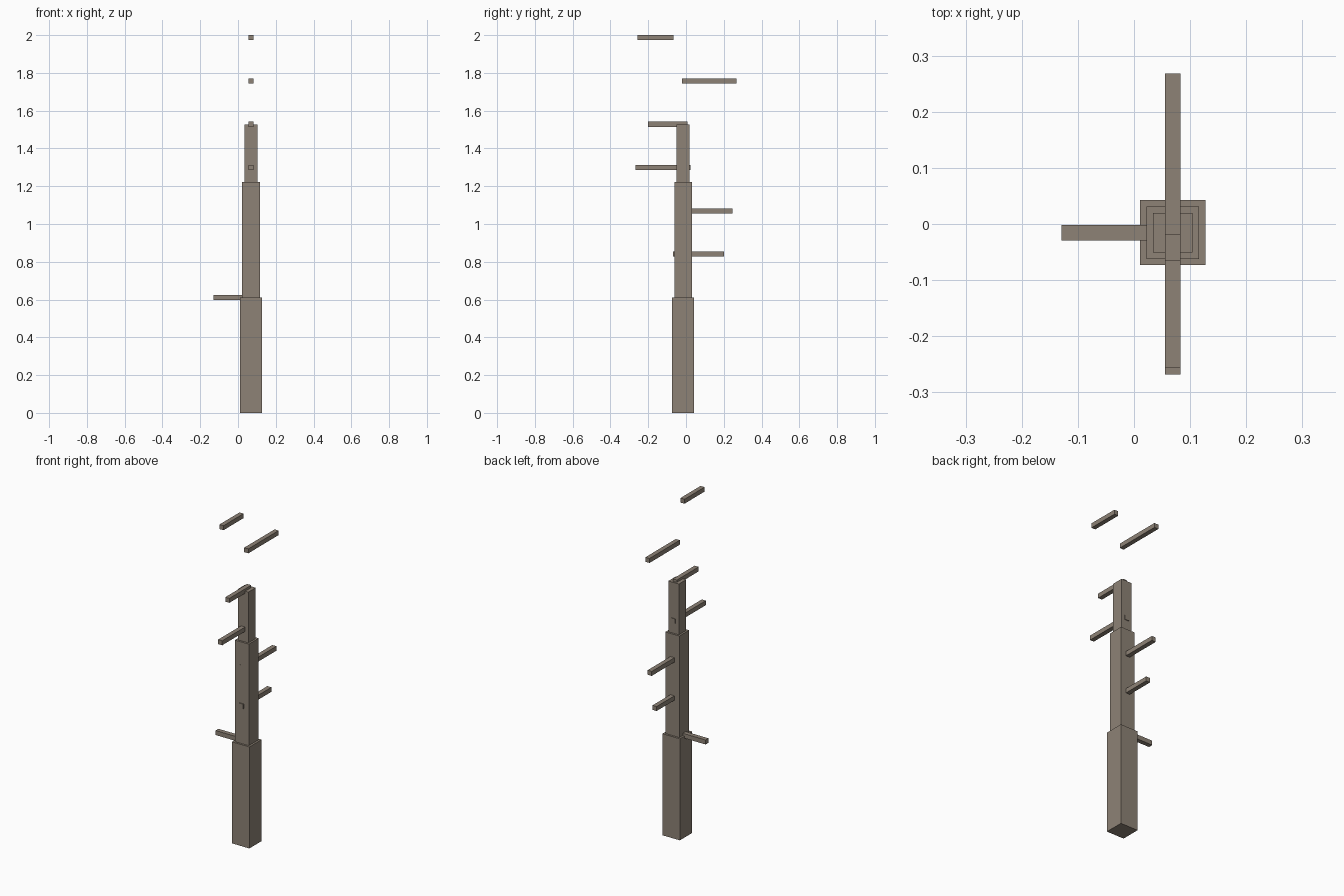
import bpy

if "Cube" in bpy.data.objects:
    bpy.data.objects.remove(bpy.data.objects["Cube"])

CX, CY = 0.069, -0.0155   # trunk axis
T = 0.027                 # branch thickness

bark = bpy.data.materials.new("bark")
bark.diffuse_color = (0.27, 0.225, 0.18, 1)
bark.use_nodes = True
bark.node_tree.nodes["Principled BSDF"].inputs["Base Color"].default_value = bark.diffuse_color


def box(name, lo, hi):
    bpy.ops.mesh.primitive_cube_add(size=1, location=[(a + b) / 2 for a, b in zip(lo, hi)])
    ob = bpy.context.object
    ob.name = name
    ob.scale = [b - a for a, b in zip(lo, hi)]
    bpy.ops.object.transform_apply(location=False, rotation=False, scale=True)
    ob.data.materials.append(bark)
    return ob


# Stepped square trunk
for name, w, z0, z1 in [("trunk_lower", 0.116, 0, 0.611),
                        ("trunk_middle", 0.093, 0.611, 1.222),
                        ("trunk_upper", 0.070, 1.222, 1.5275)]:
    box(name, (CX - w / 2, CY - w / 2, z0), (CX + w / 2, CY + w / 2, z1))

# Evenly spaced branches; the lowest points left, the rest run front or back
Z0, STEP = 0.611, 0.22925
box("branch_1", (-0.129, CY - T / 2, Z0 - T / 2), (0.08, CY + T / 2, Z0 + T / 2))
spans = [(-0.068, 0.200), (-0.0622, 0.247), (-0.268, 0.0235),
         (-0.200, 0.008), (-0.020, 0.268), (-0.256, -0.065)]
for i, (y0, y1) in enumerate(spans, 1):
    z = Z0 + STEP * i
    box(f"branch_{i + 1}", (CX - T / 2, y0, z - T / 2), (CX + T / 2, y1, z + T / 2))
